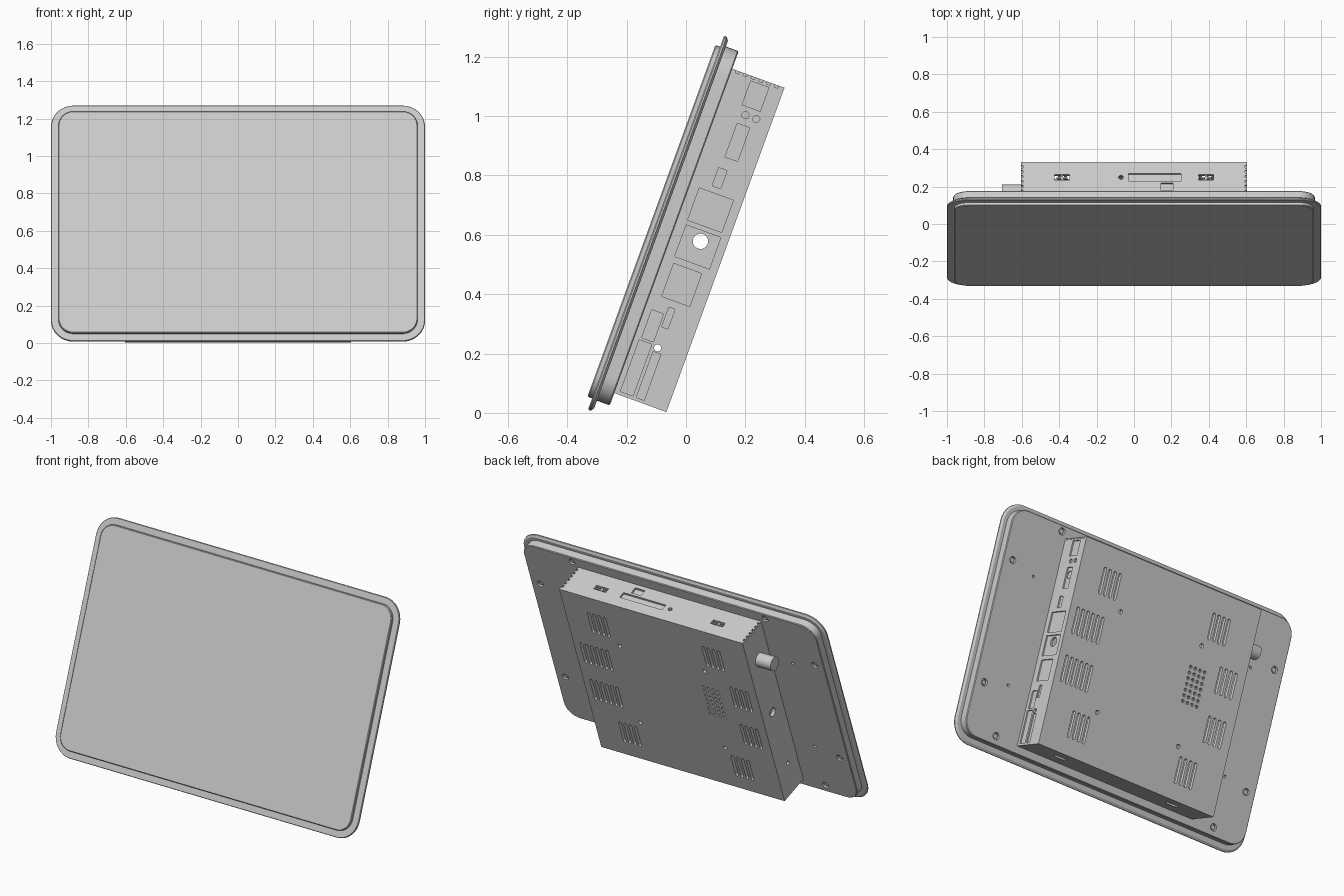
import bpy, bmesh, math
from mathutils import Matrix, Vector

cube = bpy.data.objects.get("Cube")
if cube:
    bpy.data.objects.remove(cube, do_unlink=True)

grey = bpy.data.materials.new("light_grey")
grey.use_nodes = True
grey.diffuse_color = (0.6, 0.6, 0.6, 1)
grey.node_tree.nodes["Principled BSDF"].inputs["Base Color"].default_value = (0.6, 0.6, 0.6, 1)

# Everything is modelled upright (y = depth, z = up the panel), then leaned back.
LEAN = Matrix.Rotation(math.radians(-20), 4, 'X')
TURN = {'x': Matrix.Rotation(math.pi / 2, 4, 'Y'),
        'y': Matrix.Rotation(math.pi / 2, 4, 'X'),
        'z': Matrix.Identity(4)}


def box(bm, centre, size):
    bmesh.ops.create_cube(bm, size=1, matrix=Matrix.Translation(centre) @ Matrix.Diagonal((*size, 1)))


def cyl(bm, centre, axis, radius, depth, seg=20):
    bmesh.ops.create_cone(bm, cap_ends=True, segments=seg, radius1=radius, radius2=radius,
                          depth=depth, matrix=Matrix.Translation(centre) @ TURN[axis])


def rounded(bm, cx, cz, hw, hh, r, layers, seg=8):
    """Rounded rectangle in xz, lofted through (y, inset) layers."""
    rings = []
    for y, inset in layers:
        ring, rad = [], r - inset
        for k, (sx, sz) in enumerate(((1, 1), (-1, 1), (-1, -1), (1, -1))):
            for i in range(seg + 1):
                a = math.pi / 2 * (k + i / seg)
                ring.append(bm.verts.new((cx + sx * (hw - r) + rad * math.cos(a), y,
                                          cz + sz * (hh - r) + rad * math.sin(a))))
        rings.append(ring)
    bm.faces.new(rings[0])
    bm.faces.new(rings[-1][::-1])
    for a, b in zip(rings, rings[1:]):
        for i in range(len(a)):
            j = (i + 1) % len(a)
            bm.faces.new((a[i], b[i], b[j], a[j]))


def make(name, bm):
    bmesh.ops.recalc_face_normals(bm, faces=bm.faces)
    mesh = bpy.data.meshes.new(name)
    bm.to_mesh(mesh)
    bm.free()
    mesh.materials.append(grey)
    ob = bpy.data.objects.new(name, mesh)
    bpy.context.collection.objects.link(ob)
    return ob


def cut(target, bm):
    """Subtract the cutter mesh and bake the result."""
    cutter = make("cutter", bm)
    cutter.hide_render = True
    mod = target.modifiers.new("cut", 'BOOLEAN')
    mod.operation, mod.solver, mod.object = 'DIFFERENCE', 'EXACT', cutter
    bpy.context.view_layer.update()
    baked = bpy.data.meshes.new_from_object(target.evaluated_get(bpy.context.evaluated_depsgraph_get()))
    target.modifiers.clear()
    target.data = baked
    bpy.data.objects.remove(cutter, do_unlink=True)


parts = []

# Screen glass, flange and rear plate
for name, hw, low, high, r, layers in (
        ("screen_glass", 0.96, -0.062, 1.199, 0.08, ((-0.331, 0.004), (-0.327, 0), (-0.312, 0))),
        ("front_flange", 1.0, -0.103, 1.238, 0.12, ((-0.314, 0.003), (-0.31, 0), (-0.304, 0), (-0.296, 0.012))),
        ("rear_plate", 0.967, -0.064, 1.206, 0.09, ((-0.3, 0), (-0.254, 0), (-0.25, 0.004)))):
    bm = bmesh.new()
    rounded(bm, 0, (low + high) / 2, hw, (high - low) / 2, r, layers)
    parts.append(make(name, bm))
plate = parts[-1]

# Screw wells with heads, and small holes in the rear plate
wells, heads = bmesh.new(), bmesh.new()
for s in (-1, 1):
    for x, z in ((0.637, 1.172), (0.905, 0.92), (0.905, 0.235), (0.752, -0.015)):
        cyl(wells, (s * x, -0.25, z), 'y', 0.02, 0.03)
        cyl(heads, (s * x, -0.262, z), 'y', 0.013, 0.014)
    for z in (0.88, 0.27):
        cyl(wells, (s * 0.75, -0.25, z), 'y', 0.008, 0.03, 12)
cut(plate, wells)
parts.append(make("plate_screws", heads))

# Hollow rear housing
bm = bmesh.new()
box(bm, (0, -0.157, 0.5615), (1.21, 0.188, 1.163))
housing = make("rear_housing", bm)
parts.append(housing)
bm = bmesh.new()
box(bm, (0, -0.162, 0.5615), (1.17, 0.158, 1.123))
cut(housing, bm)

# Shallow connector recesses on the side, and notched top edges
bm = bmesh.new()
for y, z, w, h in ((-0.145, 1.083, 0.065, 0.085), (-0.149, 0.916, 0.045, 0.12),
                   (-0.164, 0.782, 0.03, 0.065), (-0.156, 0.67, 0.122, 0.115),
                   (-0.154, 0.539, 0.124, 0.113), (-0.161, 0.4, 0.1, 0.118),
                   (-0.206, 0.237, 0.042, 0.1), (-0.165, 0.28, 0.022, 0.07),
                   (-0.21, 0.085, 0.045, 0.185), (-0.161, 0.074, 0.028, 0.165)):
    box(bm, (0.605, y, z), (0.016, w, h))
for s in (-1, 1):
    for i in range(6):
        box(bm, (s * 0.605, -0.09 - i * 0.028, 1.143), (0.024, 0.013, 0.018))
cut(housing, bm)

# Through openings: vents, speaker grille, mounting holes, edge slots
bm = bmesh.new()
for x, z, count in ((0.389, 0.95, 4), (0.467, 0.69, 6), (0.467, 0.42, 6), (0.375, 0.15, 4),
                    (-0.365, 0.95, 4), (-0.488, 0.69, 4), (-0.488, 0.415, 4), (-0.365, 0.145, 4)):
    for i in range(count):
        rounded(bm, x + (i - (count - 1) / 2) * 0.034, z, 0.009, 0.075, 0.0089,
                ((-0.1, 0), (-0.04, 0)), 3)
for col in range(4):
    for row in range(7):
        cyl(bm, (-0.29 + (col - 1.5) * 0.032, -0.07, 0.603 + (row - 3) * 0.032), 'y', 0.009, 0.06, 10)
for s in (-1, 1):
    for z in (0.83, 0.265):
        cyl(bm, (s * 0.28, -0.07, z), 'y', 0.012, 0.06, 14)
    for z in (1.143, -0.02):
        box(bm, (s * 0.385, -0.15, z), (0.08, 0.03, 0.06))
    cyl(bm, (s * 0.605, -0.152, 0.56), 'x', 0.026, 0.08)
    cyl(bm, (s * 0.605, -0.165, 0.173), 'x', 0.012, 0.08, 14)
for y in (-0.155, -0.116):
    cyl(bm, (0.605, y, 1.011), 'x', 0.012, 0.02, 14)
cyl(bm, (0.605, -0.149, 0.935), 'x', 0.021, 0.026)
cyl(bm, (-0.07, -0.15, 1.143), 'z', 0.012, 0.06, 14)
box(bm, (0.11, -0.15, 1.143), (0.28, 0.04, 0.024))
box(bm, (0.177, -0.205, 1.143), (0.064, 0.042, 0.024))
cut(housing, bm)

# Pairs of connector tongues inside the small edge slots
bm = bmesh.new()
for x in (-0.385, 0.385):
    for z in (1.128, -0.005):
        box(bm, (x, -0.15, z), (0.06, 0.008, 0.016))
        box(bm, (x, -0.15, z), (0.012, 0.03, 0.012))
parts.append(make("connector_tongues", bm))

# Round side knob
bm = bmesh.new()
cyl(bm, (-0.65, -0.16, 0.94), 'x', 0.04, 0.11, 32)
parts.append(make("side_knob", bm))

# Lean every part back and smooth the curved edges
for ob in parts:
    ob.data.transform(LEAN)
    bpy.ops.object.select_all(action='DESELECT')
    ob.select_set(True)
    bpy.context.view_layer.objects.active = ob
    bpy.ops.object.shade_smooth_by_angle(angle=math.radians(25))
